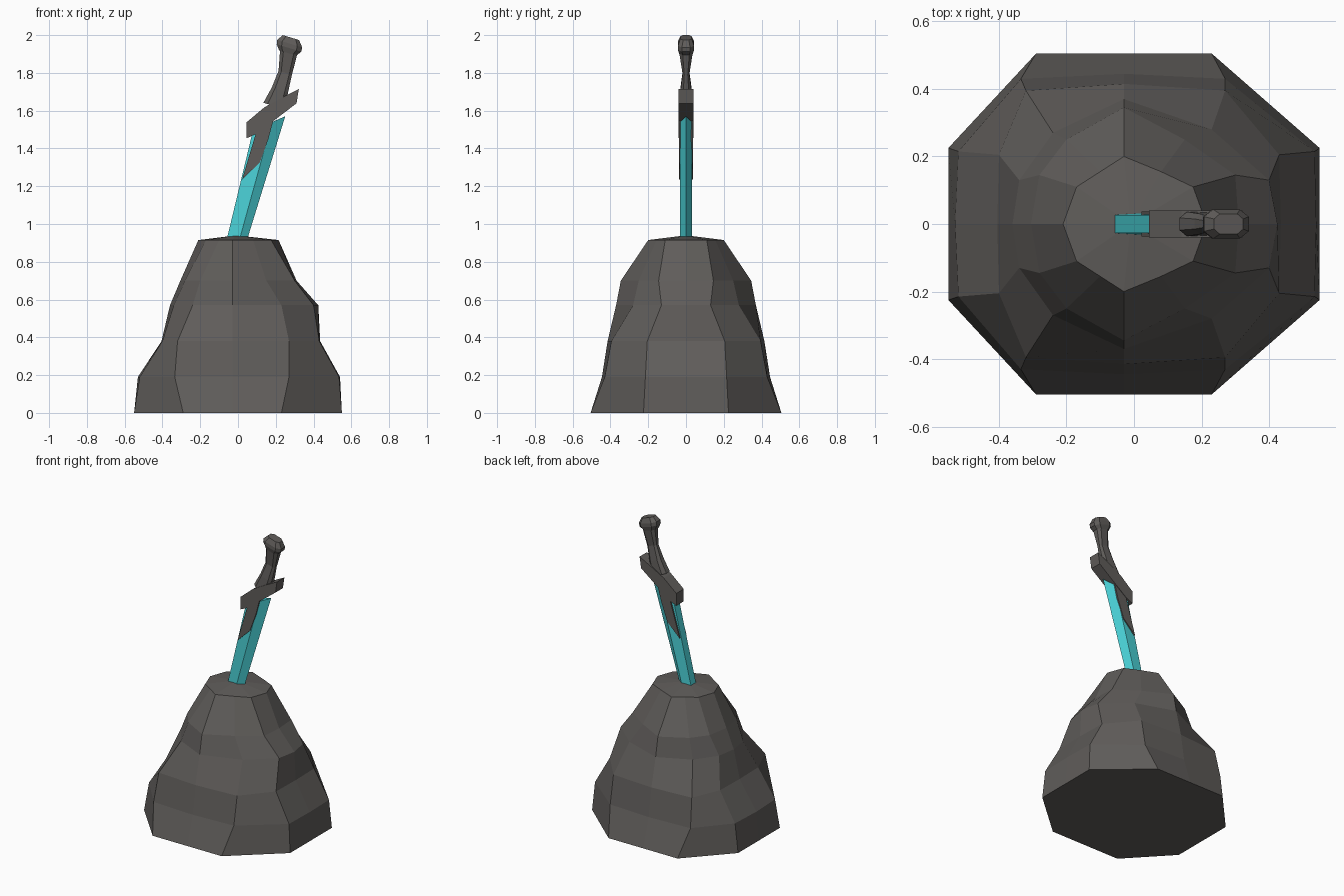
import bpy, bmesh, math
from mathutils import Vector

if "Cube" in bpy.data.objects:
    bpy.data.objects.remove(bpy.data.objects["Cube"])


def material(name, rgb):
    m = bpy.data.materials.new(name)
    m.diffuse_color = (*rgb, 1)
    m.use_nodes = True
    m.node_tree.nodes["Principled BSDF"].inputs["Base Color"].default_value = m.diffuse_color
    return m


STONE = material("dark stone", (0.115, 0.108, 0.102))
CYAN = material("cyan blade", (0.07, 0.65, 0.69))


def loft(name, rings, mat, apex=None):
    """Skin a stack of equal-length rings; cap flat or with a fan to an apex."""
    bm = bmesh.new()
    rows = [[bm.verts.new(p) for p in r] for r in rings]
    n = len(rows[0])
    for a, b in zip(rows, rows[1:]):
        for i in range(n):
            j = (i + 1) % n
            bm.faces.new((a[i], a[j], b[j], b[i]))
    bm.faces.new(rows[0][::-1])
    if apex:
        tip = bm.verts.new(apex)
        for i in range(n):
            bm.faces.new((rows[-1][i], rows[-1][(i + 1) % n], tip))
    else:
        bm.faces.new(rows[-1])
    bmesh.ops.recalc_face_normals(bm, faces=bm.faces)
    mesh = bpy.data.meshes.new(name)
    bm.to_mesh(mesh)
    bm.free()
    mesh.materials.append(mat)
    ob = bpy.data.objects.new(name, mesh)
    bpy.context.collection.objects.link(ob)
    return ob


def plate(name, outline, half, mat):
    """Side profile in x, z extruded along y."""
    return loft(name, [[(x, y, z) for x, z in outline] for y in (-half, half)], mat)


# Rock: half rings from right round the back to left, mirrored in y
# z, right x, right corner, back right corner, back y, back left corner, left corner, left x
ROCK = [
    (0.00, 0.55, (0.55, 0.225), (0.23, 0.505), 0.505, (-0.29, 0.505), (-0.55, 0.225), -0.55),
    (0.19, 0.54, (0.535, 0.215), (0.27, 0.43), 0.445, (-0.335, 0.43), (-0.52, 0.215), -0.53),
    (0.38, 0.435, (0.43, 0.205), (0.27, 0.395), 0.415, (-0.32, 0.395), (-0.40, 0.205), -0.405),
    (0.57, 0.425, (0.40, 0.13), (0.23, 0.28), 0.37, (-0.24, 0.27), (-0.34, 0.13), -0.36),
    (0.70, 0.31, (0.30, 0.145), (0.15, 0.25), 0.345, (-0.20, 0.25), (-0.28, 0.145), -0.305),
    (0.915, 0.215, (0.175, 0.11), (0.08, 0.155), 0.20, (-0.10, 0.155), (-0.17, 0.11), -0.21),
]
rings = []
for z, r, a, b, f, c, d, l in ROCK:
    side = [a, b, (-0.03, f), c, d]
    pts = [(r, 0)] + side + [(l, 0)] + [(x, -y) for x, y in reversed(side)]
    rings.append([(x, y, z) for x, y in pts])
loft("rock", rings, STONE, apex=(-0.01, 0, 0.94))

# Blade: square back on the left, bevelled to an edge on the right
ends = [(0.90, -0.064, 0.003, 0.043, 0.90), (1.54, 0.09, 0.18, 0.25, 1.57)]
loft("blade", [[(back, -0.027, z), (mid, -0.031, z), (edge, 0, ze),
                (mid, 0.031, z), (back, 0.027, z)] for z, back, mid, edge, ze in ends], CYAN)

# Crossguard and the collar running down the back of the blade
plate("crossguard", [(0.045, 1.454), (0.093, 1.475), (0.188, 1.546), (0.31, 1.639),
                     (0.322, 1.715), (0.246, 1.676), (0.14, 1.618), (0.045, 1.538)], 0.04, STONE)
plate("blade_collar", [(0.022, 1.236), (0.115, 1.325), (0.16, 1.448), (0.19, 1.56),
                       (0.12, 1.56), (0.093, 1.475)], 0.037, STONE)

# Grip and pommel: eight-sided sections along the tilted sword axis
ACROSS = Vector((0.957, 0, -0.29))


def section(x, z, wide, deep):
    out = []
    for sx, sy in ((1, -.5), (1, .5), (.6, 1), (-.6, 1), (-1, .5), (-1, -.5), (-.6, -1), (.6, -1)):
        out.append(Vector((x, sy * deep, z)) + ACROSS * (sx * wide))
    return out


loft("grip", [section(*s) for s in ((0.19, 1.625, 0.058, 0.036), (0.222, 1.71, 0.045, 0.03),
                                    (0.25, 1.80, 0.037, 0.018), (0.268, 1.91, 0.047, 0.035))], STONE)
loft("pommel", [section(*s) for s in ((0.263, 1.905, 0.047, 0.034), (0.27, 1.932, 0.068, 0.043),
                                      (0.274, 1.955, 0.069, 0.043), (0.28, 1.987, 0.045, 0.03))], STONE)
